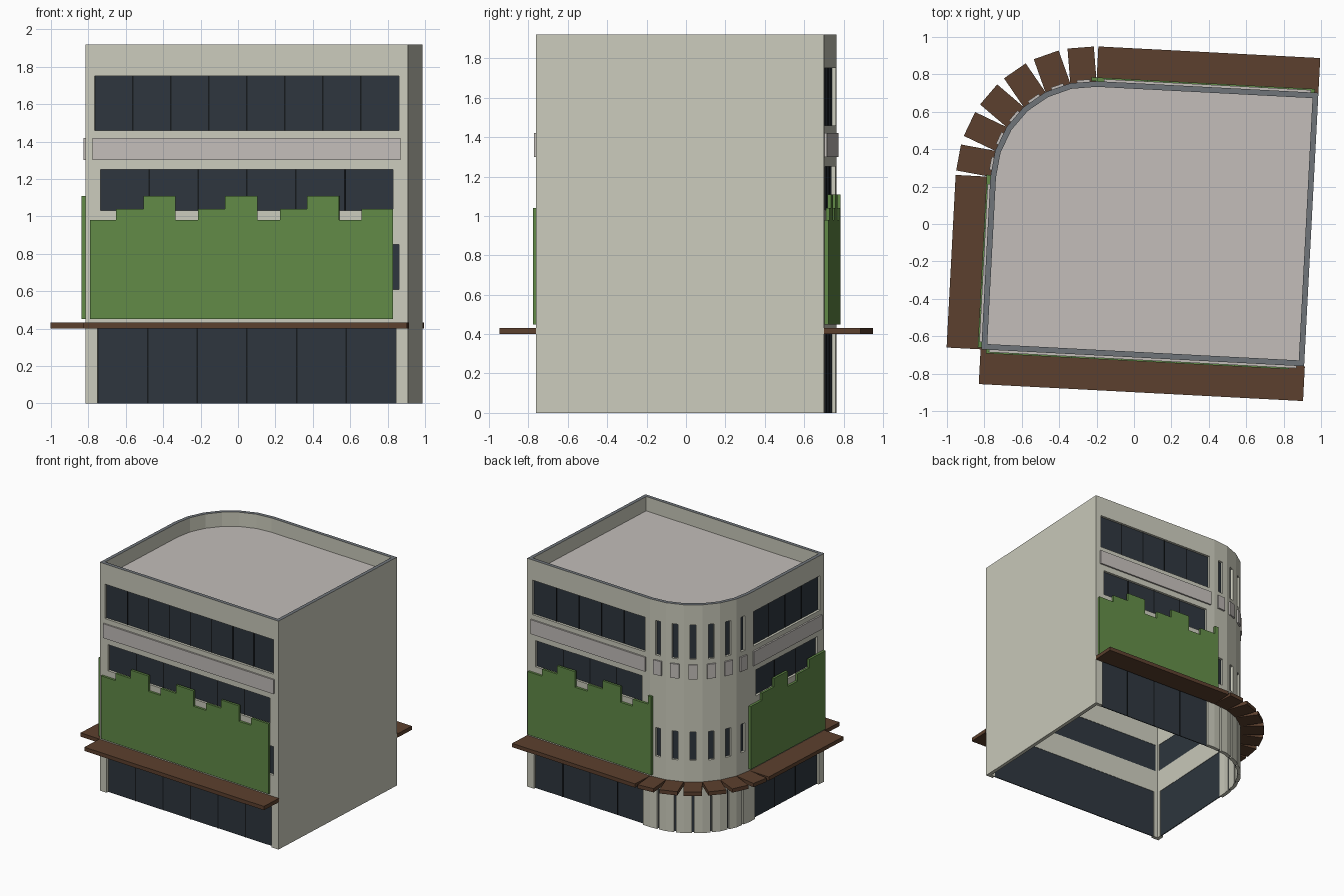
import bpy, bmesh, math
from mathutils import Vector

if "Cube" in bpy.data.objects:
    bpy.data.objects.remove(bpy.data.objects["Cube"])

ROT = math.radians(-3)
H, ROOF_Z, T = 1.92, 1.80, 0.03


def material(name, rgb):
    m = bpy.data.materials.new(name)
    lin = [((c / 255 + 0.055) / 1.055) ** 2.4 for c in rgb]
    m.diffuse_color = (*lin, 1)
    m.use_nodes = True
    m.node_tree.nodes["Principled BSDF"].inputs["Base Color"].default_value = m.diffuse_color
    return m


BEIGE = material("beige wall", (203, 203, 188))
RIM = material("grey rim", (112, 117, 122))
ROOFM = material("pale grey", (195, 190, 186))
GLASS = material("dark glass", (46, 54, 62))
FRAME = material("black frame", (22, 25, 29))
GREEN = material("hedge green", (97, 138, 71))
BROWN = material("brown wood", (92, 64, 46))


def finish(bm, name, *mats):
    bmesh.ops.recalc_face_normals(bm, faces=bm.faces)
    me = bpy.data.meshes.new(name)
    bm.to_mesh(me)
    bm.free()
    for m in mats:
        me.materials.append(m)
    ob = bpy.data.objects.new(name, me)
    ob.rotation_euler.z = ROT
    bpy.context.collection.objects.link(ob)


# Footprint, counter-clockwise, with one rounded corner of six facets
pts = [Vector(p) for p in ((-0.78, -0.712), (0.948, -0.712), (0.948, 0.752))]
for k in range(7):
    a = math.radians(90 + 15 * k)
    pts.append(Vector((-0.24 + 0.54 * math.cos(a), 0.212 + 0.54 * math.sin(a))))
N = len(pts)


class Seg:
    def __init__(self, i):
        self.a, self.b = pts[i], pts[(i + 1) % N]
        self.len = (self.b - self.a).length
        self.t = (self.b - self.a) / self.len
        self.n = Vector((self.t.y, -self.t.x))

    def at(self, s, d, z):
        p = self.a + self.t * s + self.n * d
        return Vector((p.x, p.y, z))


segs = [Seg(i) for i in range(N)]
straight = {"front": segs[0], "back": segs[2], "left": segs[9]}
arc = segs[3:9]
inner = []
for i in range(N):
    n1, n2 = segs[i - 1].n, segs[i].n
    inner.append(pts[i] - (n1 + n2) * T / (1 + n1.dot(n2)))


def prism(bm, seg, profile, d0, d1):
    """Extrude an (along, height) outline outward from a wall."""
    lo = [bm.verts.new(seg.at(s, d0, z)) for s, z in profile]
    hi = [bm.verts.new(seg.at(s, d1, z)) for s, z in profile]
    bm.faces.new(lo)
    bm.faces.new(hi)
    for k in range(len(lo)):
        j = (k + 1) % len(lo)
        bm.faces.new((lo[k], lo[j], hi[j], hi[k]))


def box(bm, seg, s0, s1, z0, z1, d0, d1):
    prism(bm, seg, [(s0, z0), (s1, z0), (s1, z1), (s0, z1)], d0, d1)


# Window openings: (s0, s1, z0, z1, pane width)
openings = {i: [] for i in range(N)}
for i, seg in enumerate(segs):
    L = seg.len
    if seg in straight.values():
        for m, z0, z1, w in ((0.066, 0, 0.415, 0.266), (0.05, 0.61, 0.85, 0.203),
                             (0.08, 1.03, 1.25, 0.26), (0.05, 1.46, 1.75, 0.203)):
            openings[i].append((m, L - m, z0, z1, w))
    elif seg in arc:
        for w, z0, z1 in ((0.015, 0, 0.40), (0.045, 0.61, 0.85), (0.045, 1.46, 1.75)):
            openings[i].append((L / 2 - w / 2, L / 2 + w / 2, z0, z1, 9))

# Hollow walls with cut openings, grey cap on the parapet
bm = bmesh.new()
for i, seg in enumerate(segs):
    ops = openings[i]
    ss = sorted({0, seg.len, *[v for o in ops for v in o[:2]]})
    zs = sorted({0, H, ROOF_Z, *[v for o in ops for v in o[2:4]]})

    def P(a, out, z, i=i, seg=seg, ss=ss):
        if out:
            return seg.at(ss[a], 0, z)
        if a == 0:
            return Vector((*inner[i], z))
        if a == len(ss) - 1:
            return Vector((*inner[(i + 1) % N], z))
        return seg.at(ss[a], -T, z)

    def is_open(a, b, ss=ss, zs=zs, ops=ops):
        s, z = (ss[a] + ss[a + 1]) / 2, (zs[b] + zs[b + 1]) / 2
        return any(o[0] < s < o[1] and o[2] < z < o[3] for o in ops)

    def quad(*ps, mat=0):
        bm.faces.new([bm.verts.new(p) for p in ps]).material_index = mat

    na, nb = len(ss) - 1, len(zs) - 1
    for a in range(na):
        for b in range(nb):
            if is_open(a, b):
                continue
            z0, z1 = zs[b], zs[b + 1]
            for o in (True, False):
                quad(P(a, o, z0), P(a + 1, o, z0), P(a + 1, o, z1), P(a, o, z1))
            for e, nbr in ((a, a - 1), (a + 1, a + 1)):
                if 0 <= nbr < na and is_open(nbr, b):
                    quad(P(e, 1, z0), P(e, 0, z0), P(e, 0, z1), P(e, 1, z1))
            for z, nbr in ((z0, b - 1), (z1, b + 1)):
                if not 0 <= nbr < nb or is_open(a, nbr):
                    quad(P(a, 1, z), P(a + 1, 1, z), P(a + 1, 0, z), P(a, 0, z),
                         mat=int(nbr == nb))
bmesh.ops.remove_doubles(bm, verts=bm.verts, dist=1e-5)
finish(bm, "walls", BEIGE, RIM)

# Roof slab inside the parapet
bm = bmesh.new()
f = bm.faces.new([bm.verts.new((p.x, p.y, ROOF_Z - 0.02)) for p in inner])
ext = bmesh.ops.extrude_face_region(bm, geom=[f], use_keep_orig=True)
bmesh.ops.translate(bm, vec=(0, 0, 0.02),
                    verts=[v for v in ext["geom"] if isinstance(v, bmesh.types.BMVert)])
finish(bm, "roof", ROOFM)

# Recessed glass and thin mullions
glass, frames = bmesh.new(), bmesh.new()
for i, seg in enumerate(segs):
    for s0, s1, z0, z1, w in openings[i]:
        box(glass, seg, s0, s1, z0, z1, -0.027, -0.02)
        n = max(1, round((s1 - s0) / w))
        for k in range(1, n):
            s = s0 + (s1 - s0) * k / n
            box(frames, seg, s - 0.004, s + 0.004, z0, z1, -0.021, -0.016)
finish(glass, "window_glass", GLASS)
finish(frames, "window_mullions", FRAME)

# Raised bands between the upper floors
bm = bmesh.new()
for seg in straight.values():
    box(bm, seg, 0.04, seg.len - 0.04, 1.30, 1.42, 0, 0.013)
for seg in arc:
    box(bm, seg, seg.len / 2 - 0.035, seg.len / 2 + 0.035, 1.30, 1.42, 0, 0.013)
finish(bm, "facade_bands", ROOFM)

# Stepped green hedge panels
for name, s0, s1 in (("front", 0.026, 1.648), ("back", 0.02, 1.215), ("left", -0.01, 0.915)):
    steps = [(0.14, 0.98)] + [(0.146, 1.04), (0.172, 1.11), (0.12, 0.98)] * 4
    outline, s = [(s1, 0.45), (s0, 0.45)], s0
    for w, z in steps:
        if s > s1 - 0.03:
            break
        e = s + w if s + w < s1 - 0.03 else s1
        outline += [(s, z), (e, z)]
        s = e
    bm = bmesh.new()
    prism(bm, straight[name], outline, 0, 0.02)
    finish(bm, name + "_hedge", GREEN)

# Canopy boards, with a fan of planks round the corner
bm = bmesh.new()
for seg in list(straight.values()) + arc:
    end = 0.004 if seg is segs[0] else 0
    box(bm, seg, -end, seg.len + end, 0.40, 0.432, 0, 0.186)
finish(bm, "canopy", BROWN)
